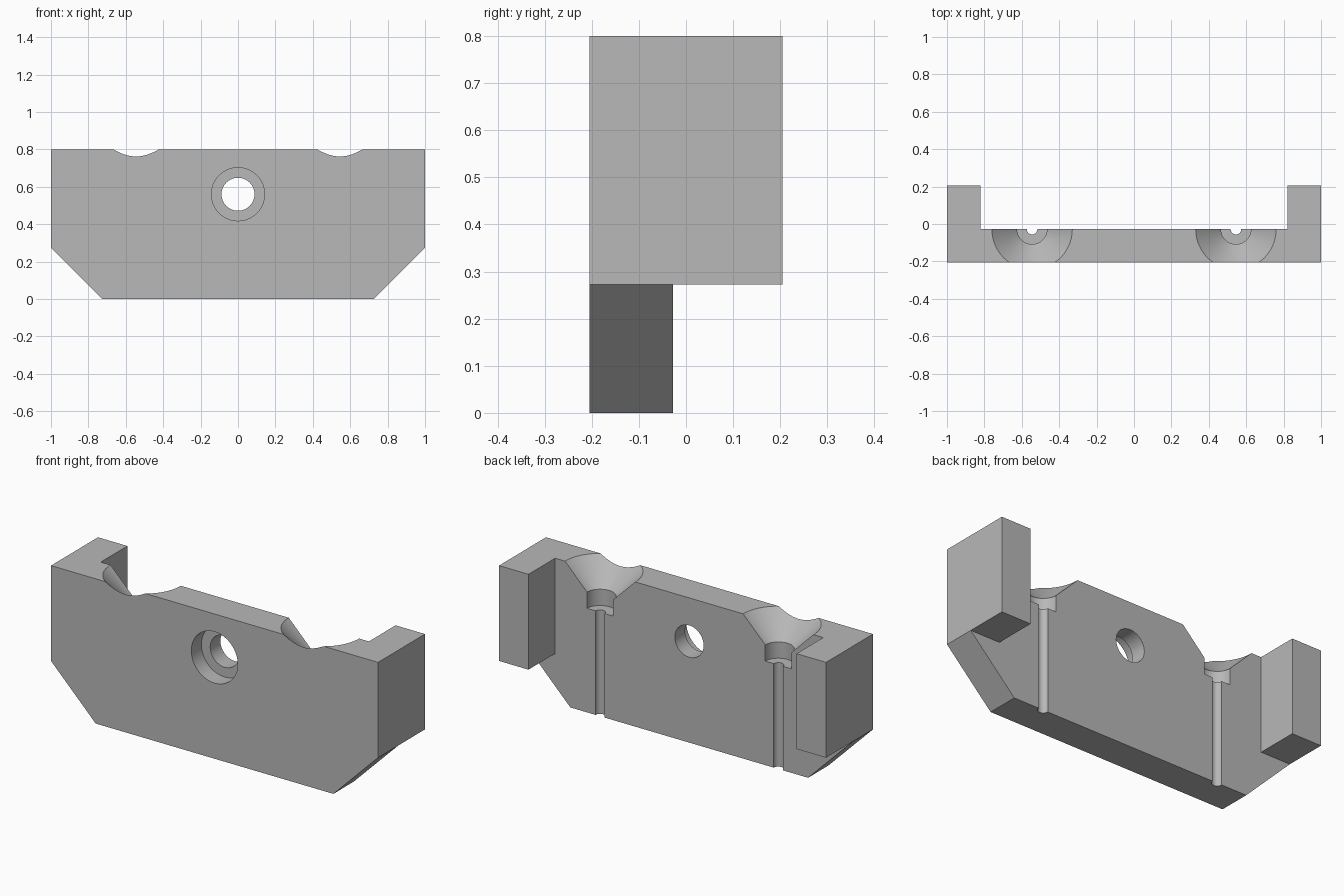
import bpy, bmesh, math
from mathutils import Matrix, Vector

FRONT, BACK, ARM_BACK = -0.205, -0.028, 0.205
TOP, CHAMFER, ARM_IN = 0.80, 0.273, 0.82

cube = bpy.data.objects.get("Cube")
if cube:
    bpy.data.objects.remove(cube, do_unlink=True)

grey = bpy.data.materials.new("plain grey")
grey.use_nodes = True
colour = (0.48, 0.48, 0.48, 1)
grey.diffuse_color = colour
grey.node_tree.nodes["Principled BSDF"].inputs["Base Color"].default_value = colour


def add_object(name, bm):
    bmesh.ops.recalc_face_normals(bm, faces=bm.faces)
    mesh = bpy.data.meshes.new(name)
    bm.to_mesh(mesh)
    bm.free()
    mesh.materials.append(grey)
    obj = bpy.data.objects.new(name, mesh)
    bpy.context.collection.objects.link(obj)
    return obj


def lathe(name, profile, matrix, steps=96):
    """Closed solid turned around the z axis, then placed by the matrix."""
    bm = bmesh.new()
    verts = [bm.verts.new((r, 0, z)) for r, z in profile]
    edges = [bm.edges.new(pair) for pair in zip(verts, verts[1:])]
    bmesh.ops.spin(bm, geom=verts + edges, cent=(0, 0, 0), axis=(0, 0, 1),
                   angle=math.tau, steps=steps, use_duplicate=False)
    bmesh.ops.remove_doubles(bm, verts=bm.verts, dist=0.0001)
    # Turn half a step so no seam lies on the back plane
    turn = Matrix.Rotation(math.pi / steps, 4, "Z")
    bmesh.ops.transform(bm, matrix=matrix @ turn, verts=bm.verts)
    obj = add_object(name, bm)
    obj.hide_render = True
    return obj


# Plate with chamfered lower corners
bm = bmesh.new()
low = 1 - CHAMFER
outline = [(-low, 0), (low, 0), (1, CHAMFER), (1, TOP), (-1, TOP), (-1, CHAMFER)]
face = bm.faces.new([bm.verts.new((x, FRONT, z)) for x, z in outline])
grown = bmesh.ops.extrude_face_region(bm, geom=[face], use_keep_orig=True)["geom"]
bmesh.ops.translate(bm, vec=(0, BACK - FRONT, 0),
                    verts=[v for v in grown if isinstance(v, bmesh.types.BMVert)])

# Side arms grown out of the back face
for point, normal in (((-ARM_IN, 0, 0), (1, 0, 0)), ((ARM_IN, 0, 0), (1, 0, 0)),
                      ((0, 0, CHAMFER), (0, 0, 1))):
    bmesh.ops.bisect_plane(bm, geom=bm.verts[:] + bm.edges[:] + bm.faces[:],
                           plane_co=Vector(point), plane_no=Vector(normal))
bm.normal_update()
ends = []
for f in bm.faces:
    c = f.calc_center_median()
    if all(abs(v.co.y - BACK) < 0.001 for v in f.verts) and abs(c.x) > ARM_IN and c.z > CHAMFER:
        ends.append(f)
grown = bmesh.ops.extrude_face_region(bm, geom=ends)["geom"]
bmesh.ops.translate(bm, vec=(0, ARM_BACK - BACK, 0),
                    verts=[v for v in grown if isinstance(v, bmesh.types.BMVert)])
bmesh.ops.recalc_face_normals(bm, faces=bm.faces)
bmesh.ops.dissolve_limit(bm, angle_limit=0.01, verts=bm.verts, edges=bm.edges)
bracket = add_object("bracket", bm)

# Half-open funnels with a counterbore and a narrow channel down the back
funnel = [(0, -0.1), (0.028, -0.1), (0.028, 0.575), (0.08, 0.575),
          (0.08, 0.665), (0.255, 0.84), (0, 0.84)]
cutters = [lathe(side + "_funnel_cutter", funnel, Matrix.Translation((x, BACK, 0)))
           for side, x in (("left", 0.545), ("right", -0.545))]

# Counterbored hole through the middle, entered from the front
bore = [(0, -0.1), (0.142, -0.1), (0.142, 0.088), (0.088, 0.088), (0.088, 0.3), (0, 0.3)]
cutters.append(lathe("bolt_hole_cutter", bore,
                     Matrix.Translation((0, FRONT, 0.56)) @ Matrix.Rotation(-math.pi / 2, 4, "X")))

bpy.ops.object.select_all(action="DESELECT")
bracket.select_set(True)
bpy.context.view_layer.objects.active = bracket
for cutter in cutters:
    cut = bracket.modifiers.new(cutter.name, "BOOLEAN")
    cut.operation = "DIFFERENCE"
    cut.solver = "EXACT"
    cut.object = cutter
    bpy.ops.object.modifier_apply(modifier=cut.name)
    bpy.data.objects.remove(cutter, do_unlink=True)
bpy.ops.object.shade_smooth_by_angle(angle=math.radians(25))
